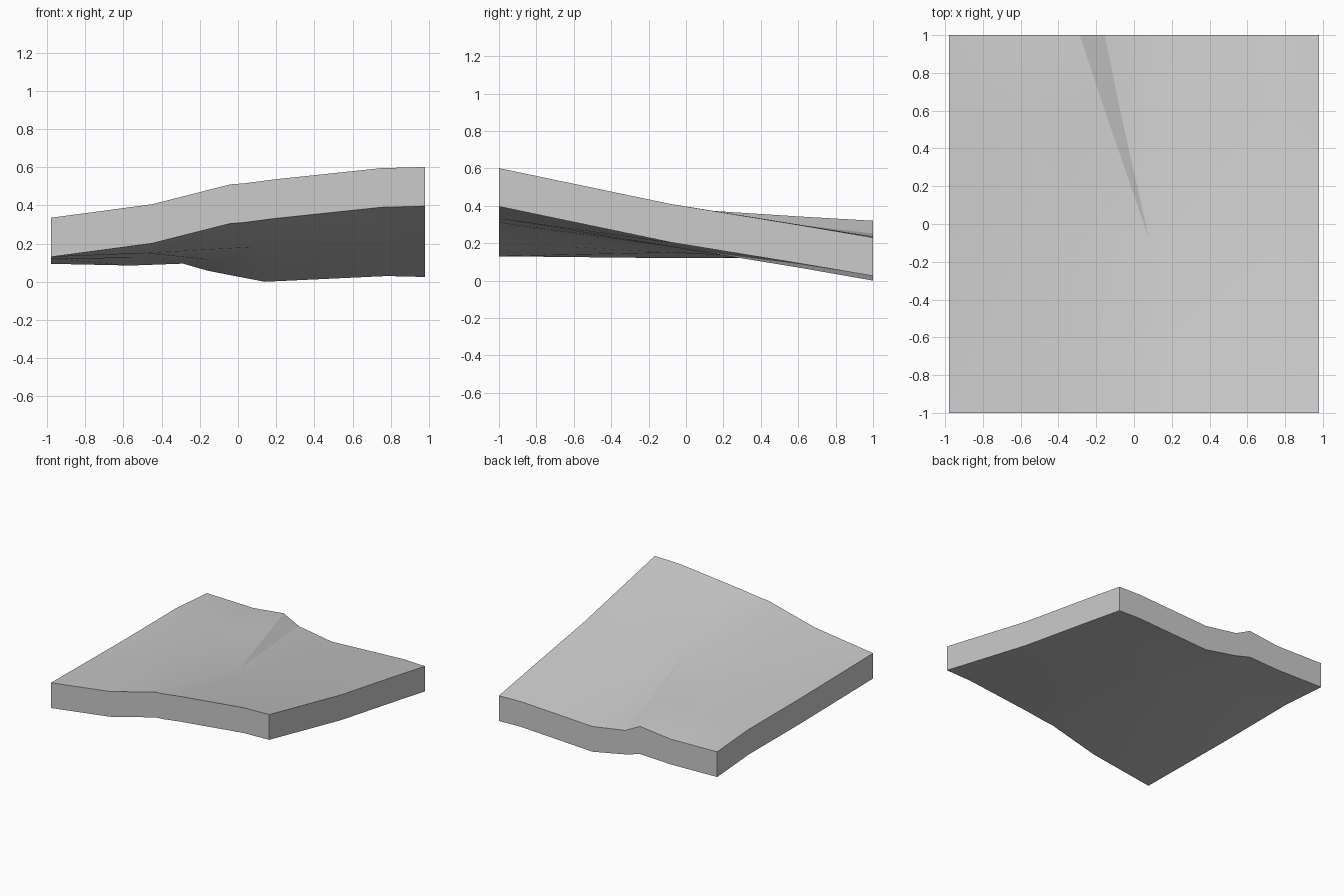
import bpy, bmesh, math

cube = bpy.data.objects.get("Cube")
if cube:
    bpy.data.objects.remove(cube, do_unlink=True)

THICK = 0.205

# Cross-sections from front to back: y, then (x, top height) for
# left edge, left slope, ridge, gully, right foot, right slope, right edge
rows = [
    (-1.0, [(-.98, .34), (-.45, .411), (-.04, .515), (.03, .52), (.19, .541), (.75, .60), (.98, .606)]),
    (-.08, [(-.98, .33), (-.48, .36), (.08, .392), (.08, .392), (.17, .391), (.76, .412), (.98, .414)]),
    (.60, [(-.98, .332), (-.53, .335), (-.155, .348), (-.073, .304), (.15, .28), (.77, .305), (.98, .303)]),
    (1.0, [(-.98, .304), (-.56, .295), (-.288, .325), (-.155, .257), (.14, .21), (.78, .24), (.98, .235)]),
]
# Slab is thicker under the ridge, so the gully fades out sooner underneath
extra = {(2, 2): .022, (2, 3): -.01, (3, 2): .02, (3, 3): -.01}

bm = bmesh.new()
top, bottom = [], []
for r, (y, pts) in enumerate(rows):
    top.append([bm.verts.new((x, y, z)) for x, z in pts])
    bottom.append([bm.verts.new((x, y, z - THICK - extra.get((r, c), 0)))
                   for c, (x, z) in enumerate(pts)])

# Upper and lower skins
for r in range(len(rows) - 1):
    for c in range(6):
        for grid in (top, bottom):
            bm.faces.new((grid[r][c], grid[r][c + 1], grid[r + 1][c + 1], grid[r + 1][c]))

# Vertical rim around the slab
def border(grid):
    return (grid[0] + [row[-1] for row in grid[1:-1]]
            + grid[-1][::-1] + [row[0] for row in grid[-2:0:-1]])

upper, lower = border(top), border(bottom)
for i in range(len(upper)):
    j = (i + 1) % len(upper)
    bm.faces.new((lower[i], lower[j], upper[j], upper[i]))

# Close the gully at its tip
bmesh.ops.remove_doubles(bm, verts=bm.verts[:], dist=0.0005)
bmesh.ops.triangulate(bm, faces=bm.faces[:])
bmesh.ops.recalc_face_normals(bm, faces=bm.faces[:])

# Rest the slab on the ground
low = min(v.co.z for v in bm.verts)
for v in bm.verts:
    v.co.z -= low

mesh = bpy.data.meshes.new("terrain_slab")
bm.to_mesh(mesh)
bm.free()
slab = bpy.data.objects.new("terrain_slab", mesh)
bpy.context.collection.objects.link(slab)

# Plain grey stone
color = (.6, .6, .6, 1)
mat = bpy.data.materials.new("light_grey")
mat.use_nodes = True
mat.diffuse_color = color
mat.node_tree.nodes["Principled BSDF"].inputs["Base Color"].default_value = color
mesh.materials.append(mat)

bpy.ops.object.select_all(action='DESELECT')
slab.select_set(True)
bpy.context.view_layer.objects.active = slab
bpy.ops.object.shade_smooth_by_angle(angle=math.radians(18))
